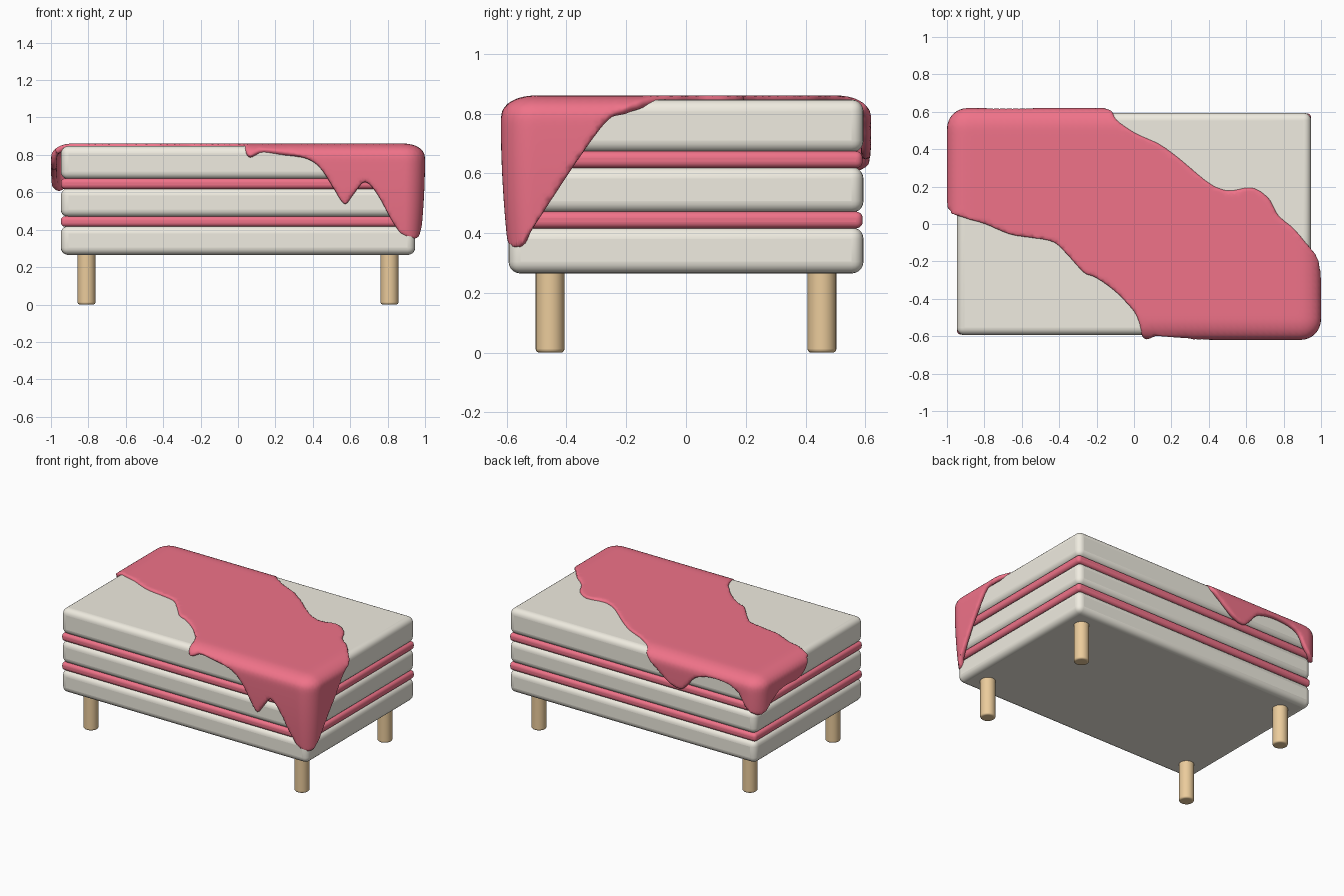
import bpy, bmesh, math
from mathutils import Vector
from mathutils.geometry import delaunay_2d_cdt

if "Cube" in bpy.data.objects:
    bpy.data.objects.remove(bpy.data.objects["Cube"])


def material(name, rgb):
    m = bpy.data.materials.new(name)
    m.diffuse_color = (*rgb, 1)
    m.use_nodes = True
    m.node_tree.nodes["Principled BSDF"].inputs["Base Color"].default_value = m.diffuse_color
    return m


CREAM = material("cream", (0.87, 0.84, 0.75))
PINK = material("pink", (0.87, 0.17, 0.25))
WOOD = material("wood", (0.83, 0.60, 0.33))


def finish(ob, name, mat, bevel=0, angle=40):
    ob.name = name
    ob.data.materials.append(mat)
    if bevel:
        b = ob.modifiers.new("bevel", 'BEVEL')
        b.width, b.segments, b.limit_method = bevel, 5, 'ANGLE'
    bpy.ops.object.select_all(action='DESELECT')
    ob.select_set(True)
    bpy.context.view_layer.objects.active = ob
    bpy.ops.object.shade_smooth_by_angle(angle=math.radians(angle))


def slab(name, z0, z1, mat, hx, hy, bevel):
    bpy.ops.mesh.primitive_cube_add(size=1, location=(0, 0, (z0 + z1) / 2))
    ob = bpy.context.object
    ob.scale = (2 * hx, 2 * hy, z1 - z0)
    bpy.ops.object.transform_apply(location=False, scale=True)
    finish(ob, name, mat, bevel)


# Stacked cushions with thin filling layers
for name, z0, z1 in (("lower_cushion", .265, .42), ("middle_cushion", .468, .622),
                     ("upper_cushion", .67, .847)):
    slab(name, z0, z1, CREAM, .947, .594, .04)
for name, z0, z1 in (("lower_filling", .416, .472), ("upper_filling", .618, .674)):
    slab(name, z0, z1, PINK, .947, .591, .022)

# Legs
for sx in (-1, 1):
    for sy in (-1, 1):
        bpy.ops.mesh.primitive_cylinder_add(vertices=32, radius=.048, depth=.28,
                                            location=(sx * .81, sy * .455, .14))
        finish(bpy.context.object, "leg", WOOD, .012)

# Draped cover: an outline in the unfolded plane, filled and folded over the edges
AX, AY, R, TOP, DROP = .89, .51, .11, .861, .07
ARC = .15

left = [(.53, .63), (.45, .69), (.35, .725), (.2, .72), (.11, .755), (.065, .83)]
top_a = [(-.92, .035), (-.8, 0), (-.65, -.06), (-.45, -.09), (-.37, -.15), (-.27, -.26),
         (-.2, -.29), (-.08, -.38), (.02, -.5)]
front = [(.05, .84), (.2, .82), (.33, .795), (.43, .74), (.51, .62), (.57, .535), (.62, .59),
         (.68, .655), (.75, .58), (.82, .45), (.88, .37)]
right = [(-.56, .365), (-.51, .42), (-.43, .54), (-.33, .69), (-.25, .79), (-.19, .82)]
top_b = [(.94, -.12), (.85, -.02), (.77, .05), (.72, .14), (.63, .195), (.5, .18), (.4, .22),
         (.28, .32), (.15, .42), (0, .49), (-.09, .56)]
back = [(-.125, .81), (-.2, .74), (-.3, .67), (-.385, .645), (-.44, .69), (-.5, .755),
        (-.62, .79), (-.75, .78), (-.83, .74), (-.89, .65)]

loop = [Vector((-.97, .59, .605))]
loop += [Vector((-1, y, z)) for y, z in left]
loop += [Vector((x, y, TOP)) for x, y in top_a]
loop += [Vector((x, -.62, z)) for x, z in front]
loop += [Vector((.96, -.59, .35))]
loop += [Vector((1, y, z)) for y, z in right]
loop += [Vector((x, y, TOP)) for x, y in top_b]
loop += [Vector((x, .62, z)) for x, z in back]


def inner(p):
    return Vector((max(-AX, min(AX, p.x)), max(-AY, min(AY, p.y))))


def unfold(p):
    xy = p.xy
    q = inner(xy)
    o = (xy - q).length
    if o < 1e-4:
        return xy
    h = max(0, TOP - p.z)
    side = ARC * math.acos(1 - h / DROP) / (math.pi / 2) if h < DROP else ARC + h - DROP
    plan = ARC * math.asin(min(1, o / R)) / (math.pi / 2)
    return q + (xy - q) / o * (side if h > .03 else max(side, plan))


def fold(p):
    q = inner(p)
    d = (p - q).length
    if d < 1e-6:
        return Vector((p.x, p.y, TOP))
    n = (p - q) / d
    if d < ARC:
        a = d / ARC * math.pi / 2
        o, z = R * math.sin(a), TOP - DROP * (1 - math.cos(a))
    else:
        s = d - ARC
        o, z = R - .022 * (s / .42) ** 2, TOP - DROP - s
    return Vector((q.x + n.x * o, q.y + n.y * o, z))


def smooth_loop(pts, steps):
    out, n = [], len(pts)
    for i in range(n):
        a, b, c, d = (pts[(i + k) % n] for k in (-1, 0, 1, 2))
        for k in range(steps):
            t = k / steps
            out.append(.5 * (2 * b + (c - a) * t + (2 * a - 5 * b + 4 * c - d) * t * t
                             + (3 * b - a - 3 * c + d) * t ** 3))
    return out


outline = [unfold(p) for p in smooth_loop(loop, 4)]
G = .035
grid = [Vector((i * G, j * G)) for i in range(-44, 45) for j in range(-34, 35)]
grid = [g for g in grid if min((g - o).length_squared for o in outline) > .018 ** 2]
verts, _, faces, *_ = delaunay_2d_cdt(outline + grid, [], [list(range(len(outline)))], 1, 1e-5)

bm = bmesh.new()
bv = [bm.verts.new(fold(v)) for v in verts]
for f in faces:
    bm.faces.new([bv[i] for i in f])
bmesh.ops.delete(bm, geom=[v for v in bm.verts if not v.link_faces], context='VERTS')
bm.normal_update()
if sum(f.normal.z for f in bm.faces) < 0:
    bmesh.ops.reverse_faces(bm, faces=bm.faces[:])
mesh = bpy.data.meshes.new("draped_cover")
bm.to_mesh(mesh)
bm.free()
cover = bpy.data.objects.new("draped_cover", mesh)
bpy.context.collection.objects.link(cover)
s = cover.modifiers.new("thickness", 'SOLIDIFY')
s.thickness, s.offset = .032, -1
sub = cover.modifiers.new("rounding", 'SUBSURF')
sub.levels = sub.render_levels = 1
finish(cover, "draped_cover", PINK, angle=80)
